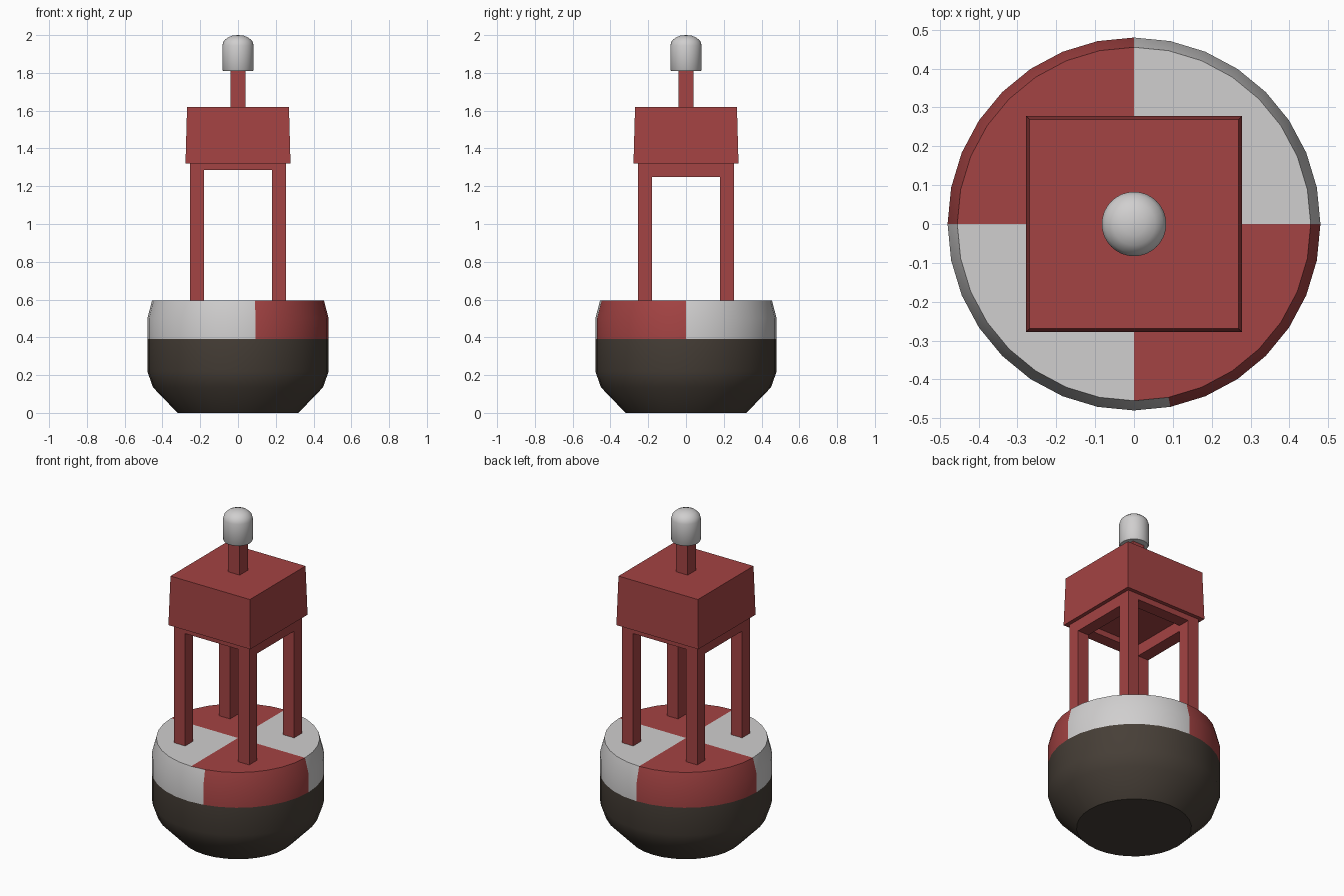
import bpy, bmesh, math
from mathutils import Vector

if "Cube" in bpy.data.objects:
    bpy.data.objects.remove(bpy.data.objects["Cube"])


def mat(name, rgb):
    m = bpy.data.materials.new(name)
    m.diffuse_color = (*rgb, 1)
    m.use_nodes = True
    m.node_tree.nodes["Principled BSDF"].inputs["Base Color"].default_value = m.diffuse_color
    return m


RED = mat("buoy red", (0.37, 0.056, 0.056))
WHITE = mat("off white", (0.63, 0.62, 0.62))
DARK = mat("dark hull brown", (0.062, 0.049, 0.038))


def finish(bm, name, mats):
    bmesh.ops.recalc_face_normals(bm, faces=bm.faces)
    me = bpy.data.meshes.new(name)
    bm.to_mesh(me)
    bm.free()
    for m in mats:
        me.materials.append(m)
    ob = bpy.data.objects.new(name, me)
    bpy.context.collection.objects.link(ob)
    return ob


def smooth(ob, deg):
    bpy.ops.object.select_all(action='DESELECT')
    ob.select_set(True)
    bpy.context.view_layer.objects.active = ob
    bpy.ops.object.shade_smooth_by_angle(angle=math.radians(deg))


def lathe(profile, n):
    """Revolve (radius, z) points; radius 0 makes a pole."""
    bm = bmesh.new()
    rings = []
    for r, z in profile:
        if r == 0:
            rings.append([bm.verts.new((0, 0, z))] * n)
        else:
            rings.append([bm.verts.new((r * math.cos(2 * math.pi * i / n),
                                        r * math.sin(2 * math.pi * i / n), z)) for i in range(n)])
    for a, b in zip(rings, rings[1:]):
        for i in range(n):
            j = (i + 1) % n
            bm.faces.new(list(dict.fromkeys((a[i], a[j], b[j], b[i]))))
    return bm


def block(name, x0, x1, y0, y1, z0, z1, top=1.0):
    """Box with an optional top taper."""
    bm = bmesh.new()
    bmesh.ops.create_cube(bm, size=1)
    for v in bm.verts:
        t = top if v.co.z > 0 else 1.0
        v.co = Vector((((x0 + x1) / 2 + v.co.x * (x1 - x0) * t),
                       ((y0 + y1) / 2 + v.co.y * (y1 - y0) * t),
                       z1 if v.co.z > 0 else z0))
    return finish(bm, name, [RED])


# float hull: dark below the waterline, red and white quarters above
bm = lathe([(0, 0), (0.32, 0), (0.45, 0.135), (0.48, 0.22), (0.48, 0.39),
            (0.48, 0.50), (0.455, 0.595), (0, 0.595)], 32)
for f in bm.faces:
    c = f.calc_center_median()
    if c.z < 0.39:
        f.material_index = 2
    else:
        front_seam = c.y < -0.44 and 0 < c.x < 0.09 and c.z < 0.59
        f.material_index = 1 if c.x * c.y > 0 or front_seam else 0
smooth(finish(bm, "float_hull", [RED, WHITE, DARK]), 40)

# four tower legs
for sx, nx in ((-1, "left"), (1, "right")):
    for sy, ny in ((-1, "front"), (1, "back")):
        x, y, h = sx * 0.2175, sy * 0.2175, 0.0375
        block(f"{ny}_{nx}_leg", x - h, x + h, y - h, y + h, 0.59, 1.325)

# cross beams between the legs
for s, n in ((-1, "front"), (1, "back")):
    y = s * 0.2175
    block(f"{n}_beam", -0.18, 0.18, y - 0.0375, y + 0.0375, 1.285, 1.325)
for s, n in ((-1, "left"), (1, "right")):
    x = s * 0.2175
    block(f"{n}_beam", x - 0.0375, x + 0.0375, -0.18, 0.18, 1.25, 1.325)

# tapered tower head and lamp post
block("tower_head", -0.278, 0.278, -0.278, 0.278, 1.32, 1.62, 0.97)
block("lamp_post", -0.039, 0.039, -0.039, 0.039, 1.615, 1.83)

# domed lamp
bm = lathe([(0, 1.81), (0.078, 1.81), (0.083, 1.817), (0.083, 1.945), (0.075, 1.969),
            (0.055, 1.987), (0.03, 1.997), (0, 2.0)], 32)
smooth(finish(bm, "lamp", [WHITE]), 40)
